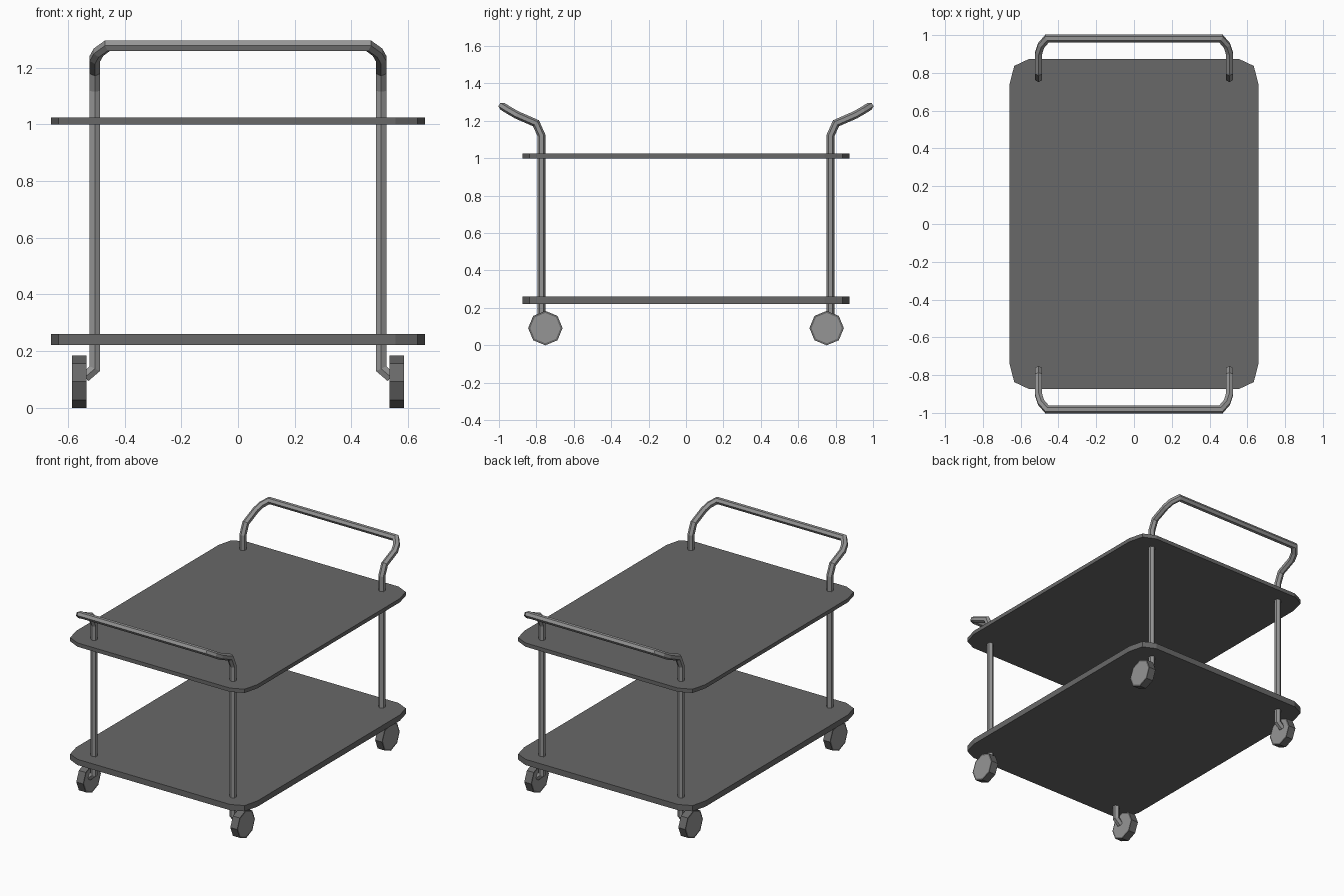
import bpy, bmesh, math
from mathutils import Vector

if "Cube" in bpy.data.objects:
    bpy.data.objects.remove(bpy.data.objects["Cube"])


def material(name, value):
    m = bpy.data.materials.new(name)
    m.diffuse_color = (value, value, value, 1)
    m.use_nodes = True
    m.node_tree.nodes["Principled BSDF"].inputs["Base Color"].default_value = m.diffuse_color
    return m


dark = material("dark_grey", 0.14)
steel = material("steel_grey", 0.30)


def finish(name, bm, *mats):
    bmesh.ops.recalc_face_normals(bm, faces=bm.faces)
    me = bpy.data.meshes.new(name)
    bm.to_mesh(me)
    bm.free()
    for m in mats:
        me.materials.append(m)
    ob = bpy.data.objects.new(name, me)
    bpy.context.collection.objects.link(ob)
    return ob


def loft(rings):
    bm = bmesh.new()
    vs = [[bm.verts.new(p) for p in r] for r in rings]
    n = len(vs[0])
    for a, b in zip(vs, vs[1:]):
        for i in range(n):
            j = (i + 1) % n
            bm.faces.new((a[i], a[j], b[j], b[i]))
    caps = [bm.faces.new(vs[0]), bm.faces.new(vs[-1])]
    return bm, caps


def tube(name, pts, r, sides=6):
    """Sweep a polygon along pts, mitred at each bend."""
    pts = [Vector(p) for p in pts]
    dirs = [(b - a).normalized() for a, b in zip(pts, pts[1:])]
    u = Vector((0, 1, 0))
    v = dirs[0].cross(u).normalized()
    angles = [math.tau * i / sides for i in range(sides)]
    ring = [pts[0] + (u * math.cos(a) + v * math.sin(a)) * r for a in angles]
    rings = [ring]
    for i in range(1, len(pts)):
        d = dirs[i - 1]
        n = d + dirs[i] if i < len(dirs) else d
        ring = [q + d * ((pts[i] - q).dot(n) / d.dot(n)) for q in ring]
        rings.append(ring)
    return finish(name, loft(rings)[0], steel)


def shelf(name, z0, z1):
    corner = [(0.659, 0.74), (0.634, 0.837), (0.555, 0.874)]
    outline = (corner + [(-x, y) for x, y in reversed(corner)]
               + [(-x, -y) for x, y in corner]
               + [(x, -y) for x, y in reversed(corner)])
    bm, _ = loft([[(x, y, z) for x, y in outline] for z in (z0, z1)])
    return finish(name, bm, dark)


def wheel(name, side, y, r=0.092):
    """Octagonal dark tyre with a lighter hub disc on each face."""
    angles = [i * math.pi / 4 for i in range(8)]
    bm, caps = loft([[(side * x, y + r * math.sin(a), r + r * math.cos(a))
                      for a in angles] for x in (0.535, 0.585)])
    bmesh.ops.recalc_face_normals(bm, faces=bm.faces)
    bmesh.ops.inset_individual(bm, faces=caps, thickness=0.011)
    for f in caps:
        f.material_index = 1
    return finish(name, bm, dark, steel)


# Trays
shelf("upper_shelf", 1.0, 1.025)
shelf("lower_shelf", 0.222, 0.26)

# Bent tube frames: caster stub, leg and half of the push handle
half = [(0.54, 0.772, 0.108), (0.505, 0.772, 0.138),
        (0.505, 0.772, 1.12), (0.505, 0.802, 1.187), (0.505, 0.905, 1.232),
        (0.492, 0.945, 1.255), (0.46, 0.982, 1.278)]
for end, s in (("front", -1), ("back", 1)):
    right = [(x, s * y, z) for x, y, z in half]
    left = [(-x, y, z) for x, y, z in reversed(right)]
    tube(end + "_frame", right + left, 0.021)

    # Wheels outside the legs
    for side, k in (("left", -1), ("right", 1)):
        wheel(f"{end}_{side}_wheel", k, s * 0.752)
